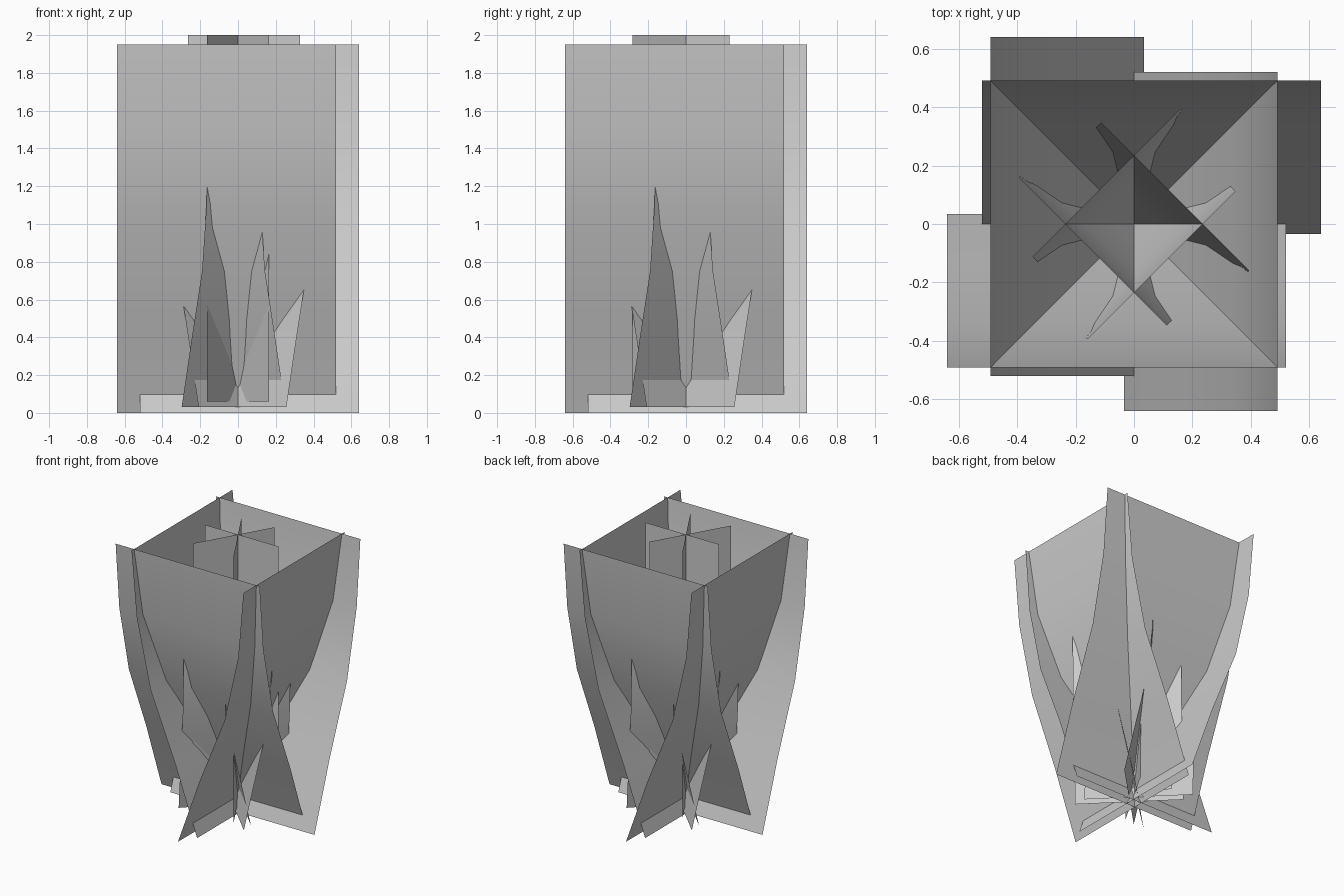
import bpy
from math import sin, cos, radians

if "Cube" in bpy.data.objects:
    bpy.data.objects.remove(bpy.data.objects["Cube"])


def card(name, profile, left, right, angle):
    """Curved sheet facing -y, swept along x from left to right, turned about z.
    profile: (distance outward, height) rows from bottom to top."""
    verts, faces = [], []
    c, s = cos(radians(angle)), sin(radians(angle))
    for d, z in profile:
        for x in (left, right):
            verts.append((x * c + d * s, x * s - d * c, z))
    for i in range(len(profile) - 1):
        a = 2 * i
        faces.append((a, a + 1, a + 3, a + 2))
    me = bpy.data.meshes.new(name)
    me.from_pydata(verts, [], faces)
    for p in me.polygons:
        p.use_smooth = True
    ob = bpy.data.objects.new(name, me)
    bpy.context.collection.objects.link(ob)
    return ob


outer = [(-0.035, 0.0), (0.14, 0.49), (0.34, 0.98), (0.45, 1.47), (0.492, 1.95)]
inner = [(-0.03, 0.03), (0.045, 0.39), (0.123, 0.75), (0.157, 1.11), (0.166, 1.47)]
upright = [(0.0, 0.06), (0.0, 2.0)]

# Large leaf sheets flaring outward, and the shorter ones set diagonally inside
for i in range(4):
    card(f"outer_leaf_{i + 1}", outer, -0.64, 0.52, 90 * i)
    card(f"inner_leaf_{i + 1}", inner, -0.392, 0.325, 45 + 90 * i)

# Three flat upright sheets crossing at the centre
for i in range(3):
    card(f"centre_leaf_{i + 1}", upright, -0.265, 0.327, -60 * i)
